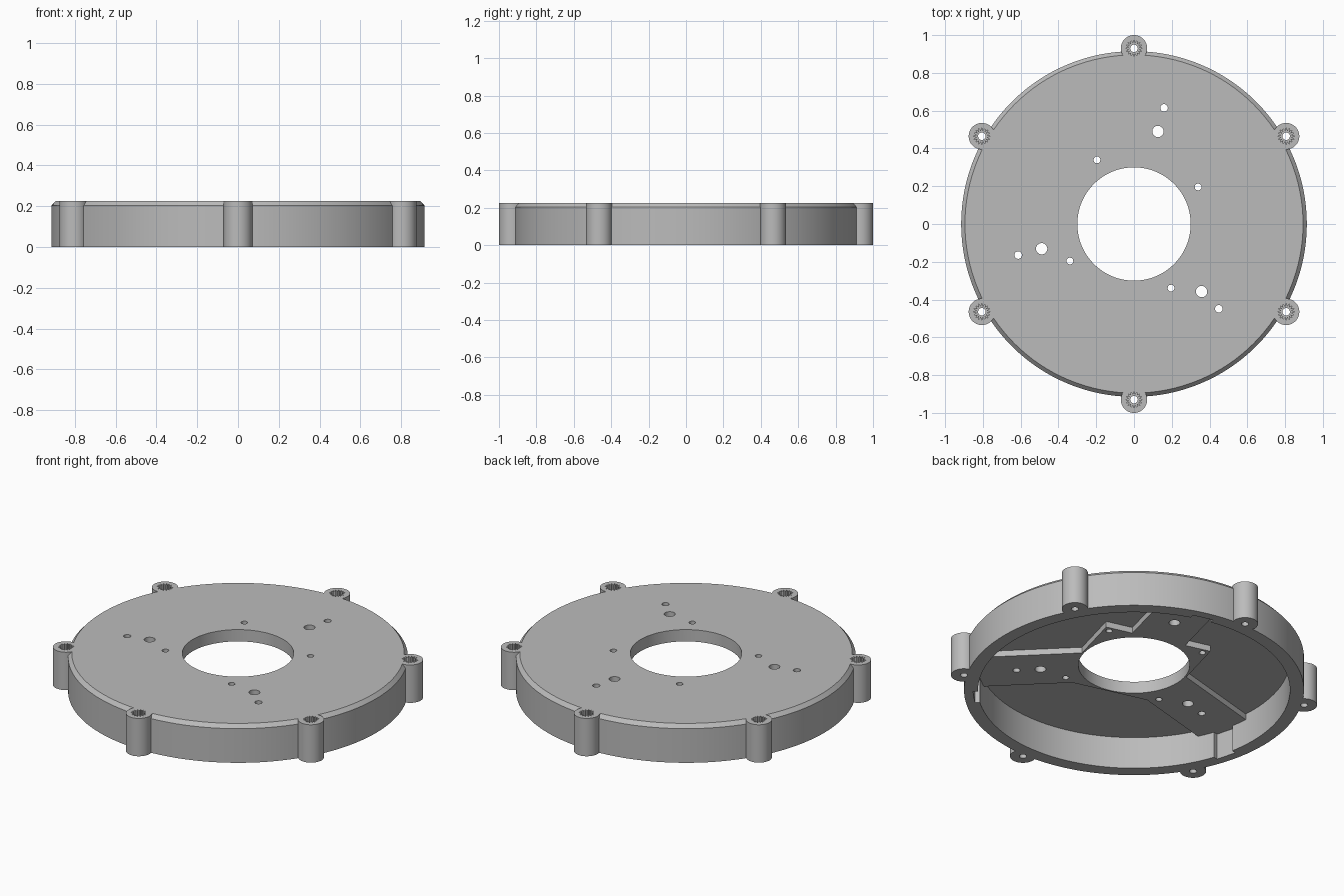
import bpy, bmesh
from math import sin, cos, pi, radians

if "Cube" in bpy.data.objects:
    bpy.data.objects.remove(bpy.data.objects["Cube"], do_unlink=True)

HEIGHT, RIM, WALL, FLOOR, PAD = 0.225, 0.915, 0.84, 0.19, 0.155
ARMS = [radians(a) for a in (75.5, 195, 315)]
LUGS = [radians(30 + 60 * k) for k in range(6)]
CORNERS = [radians(30 + 90 * k) for k in range(4)]

grey = bpy.data.materials.new("plain grey")
grey.use_nodes = True
grey.diffuse_color = (0.5, 0.5, 0.5, 1)
grey.node_tree.nodes["Principled BSDF"].inputs["Base Color"].default_value = (0.5, 0.5, 0.5, 1)


def polar(r, a):
    return r * cos(a), r * sin(a)


def circle(r, center=(0, 0), n=32):
    return [(center[0] + r * cos(2 * pi * i / n), center[1] + r * sin(2 * pi * i / n))
            for i in range(n)]


def star(outer, inner, center, teeth=16):
    pts = []
    for i in range(2 * teeth):
        x, y = polar(inner if i % 2 else outer, pi * i / teeth)
        pts.append((center[0] + x, center[1] + y))
    return pts


def bar(r0, r1, half, a):
    """Radial rectangle from r0 to r1 along angle a."""
    c, s = cos(a), sin(a)
    return [(r * c - w * s, r * s + w * c)
            for r, w in ((r0, -half), (r1, -half), (r1, half), (r0, half))]


def make_object(name, bm):
    bmesh.ops.recalc_face_normals(bm, faces=bm.faces)
    mesh = bpy.data.meshes.new(name)
    bm.to_mesh(mesh)
    bm.free()
    mesh.materials.append(grey)
    obj = bpy.data.objects.new(name, mesh)
    bpy.context.collection.objects.link(obj)
    return obj


def prisms(name, outlines, z0, z1):
    """Upright prisms over several outlines, as one object."""
    bm = bmesh.new()
    for outline in outlines:
        low = [bm.verts.new((x, y, z0)) for x, y in outline]
        high = [bm.verts.new((x, y, z1)) for x, y in outline]
        bm.faces.new(low[::-1])
        bm.faces.new(high)
        n = len(low)
        for i in range(n):
            j = (i + 1) % n
            bm.faces.new((low[i], low[j], high[j], high[i]))
    return make_object(name, bm)


def lathe(name, profile, n=128):
    bm = bmesh.new()
    rings = [[bm.verts.new((*polar(r, 2 * pi * i / n), z)) for r, z in profile]
             for i in range(n)]
    m = len(profile)
    for i in range(n):
        a, b = rings[i], rings[(i + 1) % n]
        for k in range(m):
            q = (k + 1) % m
            bm.faces.new((a[k], b[k], b[q], a[q]))
    return make_object(name, bm)


def combine(target, other, operation):
    other.hide_render = True
    mod = target.modifiers.new(operation, "BOOLEAN")
    mod.operation = operation
    mod.solver = "EXACT"
    mod.object = other
    bpy.context.view_layer.objects.active = target
    bpy.ops.object.modifier_apply(modifier=mod.name)
    bpy.data.objects.remove(other, do_unlink=True)


# Shallow round cover, open below, with a chamfered top rim
cover = lathe("mounting_cover", [
    (0.2, HEIGHT), (RIM - 0.02, HEIGHT), (RIM, HEIGHT - 0.022), (RIM, 0),
    (WALL, 0), (WALL, FLOOR), (0.2, FLOOR)])

# Shallow recesses in the inner wall at the end of each arm
combine(cover, prisms("wall_recesses", [bar(0.78, 0.865, 0.06, a) for a in ARMS],
                      -0.05, PAD + 0.015), "DIFFERENCE")

# Thickened arms and square hub under the plate
combine(cover, prisms("arms", [bar(0.21, 0.88, 0.157, a) for a in ARMS],
                      PAD, 0.207), "UNION")
combine(cover, prisms("hub_pad", [[polar(0.438, a) for a in CORNERS]],
                      PAD, 0.21), "UNION")

# Screw lugs around the rim
lug_centers = [polar(0.93, a) for a in LUGS]
combine(cover, prisms("lugs", [circle(0.07, c, 40) for c in lug_centers],
                      0, HEIGHT), "UNION")

# Central opening, then all drilled holes
combine(cover, prisms("center_opening", [circle(0.3, n=96)], -0.1, 0.4), "DIFFERENCE")
holes = [circle(0.018, polar(0.392, a)) for a in CORNERS]
holes += [circle(0.03, polar(0.506, a)) for a in ARMS]
holes += [circle(0.02, polar(0.635, a)) for a in ARMS]
holes += [circle(0.02, c) for c in lug_centers]
combine(cover, prisms("drilled_holes", holes, -0.1, 0.4), "DIFFERENCE")

# Toothed sockets in the lug tops
combine(cover, prisms("toothed_sockets", [star(0.045, 0.027, c) for c in lug_centers],
                      0.12, 0.4), "DIFFERENCE")

# Smooth round walls, sharp edges kept
bpy.ops.object.select_all(action="DESELECT")
cover.select_set(True)
bpy.context.view_layer.objects.active = cover
bpy.ops.object.shade_smooth_by_angle(angle=radians(30))
